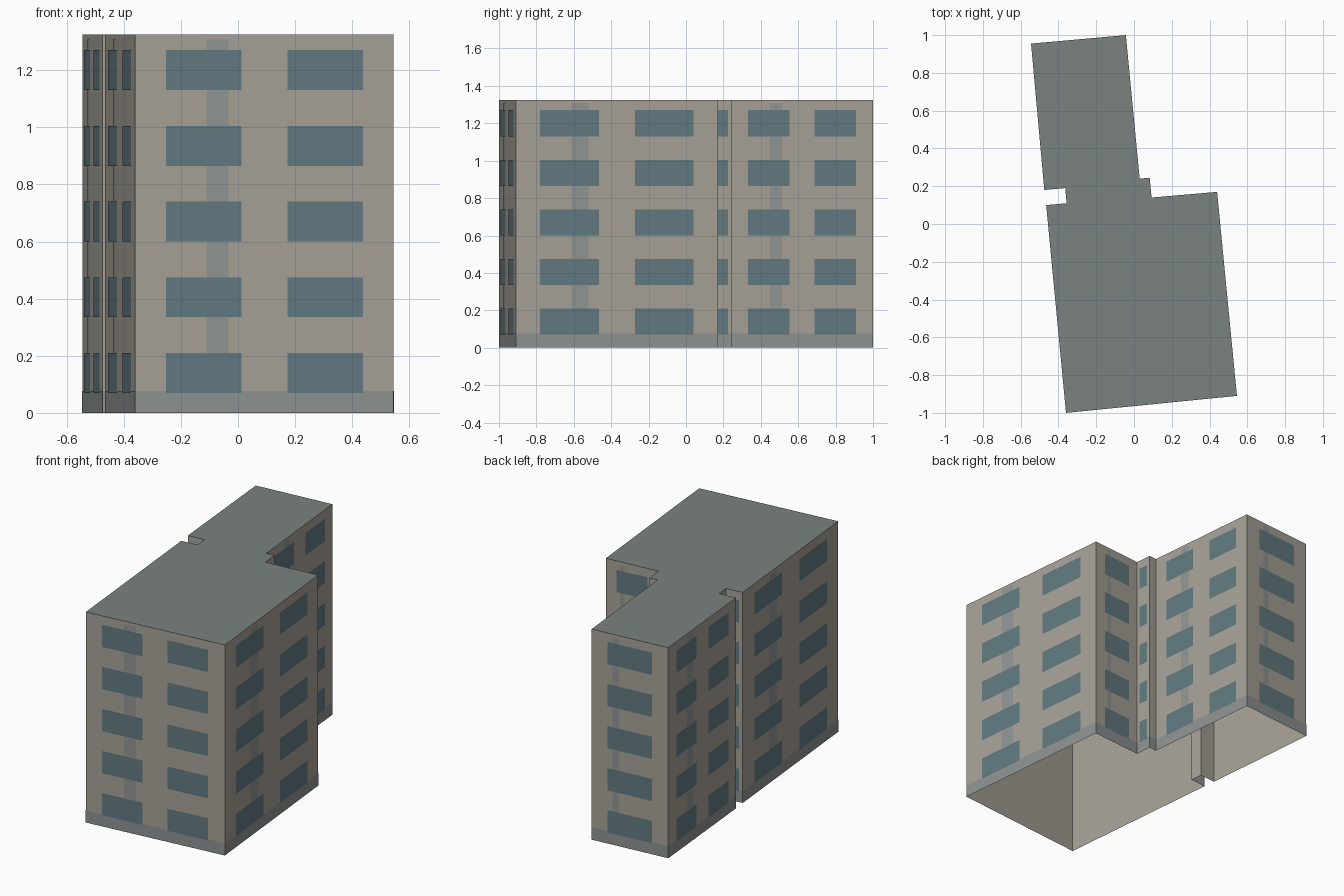
import bpy, bmesh
from mathutils import Vector

if "Cube" in bpy.data.objects:
    bpy.data.objects.remove(bpy.data.objects["Cube"])

HEIGHT, FLOORS, STOREY = 1.325, 5, 0.265
# Footprint, anticlockwise from the front left corner
PLAN = [Vector(p) for p in [
    (-0.36, -1.0), (0.545, -0.91), (0.44, 0.17), (0.093, 0.14),
    (0.083, 0.245), (0.03, 0.24), (-0.043, 1.0), (-0.545, 0.955),
    (-0.475, 0.18), (-0.364, 0.19), (-0.357, 0.11), (-0.465, 0.10)]]
WALLS = list(zip(PLAN, PLAN[1:] + PLAN[:1]))


def material(name, rgb):
    mat = bpy.data.materials.new(name)
    mat.diffuse_color = [(c / 255) ** 2.2 for c in rgb] + [1]
    mat.use_nodes = True
    mat.node_tree.nodes["Principled BSDF"].inputs["Base Color"].default_value = mat.diffuse_color
    return mat


def build(name, faces, mat):
    bm = bmesh.new()
    for face in faces:
        bm.faces.new([bm.verts.new(v) for v in face])
    bmesh.ops.remove_doubles(bm, verts=bm.verts, dist=1e-5)
    mesh = bpy.data.meshes.new(name)
    bm.to_mesh(mesh)
    bm.free()
    mesh.materials.append(mat)
    obj = bpy.data.objects.new(name, mesh)
    bpy.context.collection.objects.link(obj)


def panel(wall, u0, u1, z0, z1, offset=0.0):
    """Upright rectangle on a wall, between fractions u0 and u1 of its length."""
    a, b = wall
    d = b - a
    out = Vector((d.y, -d.x)).normalized() * offset
    p, q = a + d * u0 + out, a + d * u1 + out
    return [(p.x, p.y, z0), (q.x, q.y, z0), (q.x, q.y, z1), (p.x, p.y, z1)]


windows, strips = [], []
for wall in WALLS:
    length = (wall[1] - wall[0]).length
    if length < 0.07:
        continue
    bays = 2 if length > 0.6 else 1
    cell = 0.94 / bays
    for i in range(bays):
        mid = 0.03 + (i + 0.5) * cell
        for f in range(FLOORS):
            z = 0.07 + f * STOREY
            windows.append(panel(wall, mid - 0.31 * cell, mid + 0.31 * cell,
                                 z, z + 0.14, 0.002))
    if length > 0.3:
        strips.append(panel(wall, 0.275, 0.36, 0.077, 1.308, 0.001))

# Shell is open underneath
build("walls", [panel(w, 0, 1, 0, HEIGHT) for w in WALLS],
      material("plaster", (166, 161, 151)))
build("roof", [[(p.x, p.y, HEIGHT) for p in PLAN]],
      material("roofing", (121, 129, 126)))
build("base_band", [panel(w, 0, 1, 0, 0.077, 0.001) for w in WALLS],
      material("stone", (141, 146, 145)))
build("vertical_strips", strips, material("strip_grey", (144, 149, 147)))
build("windows", windows, material("glass", (98, 122, 128)))
